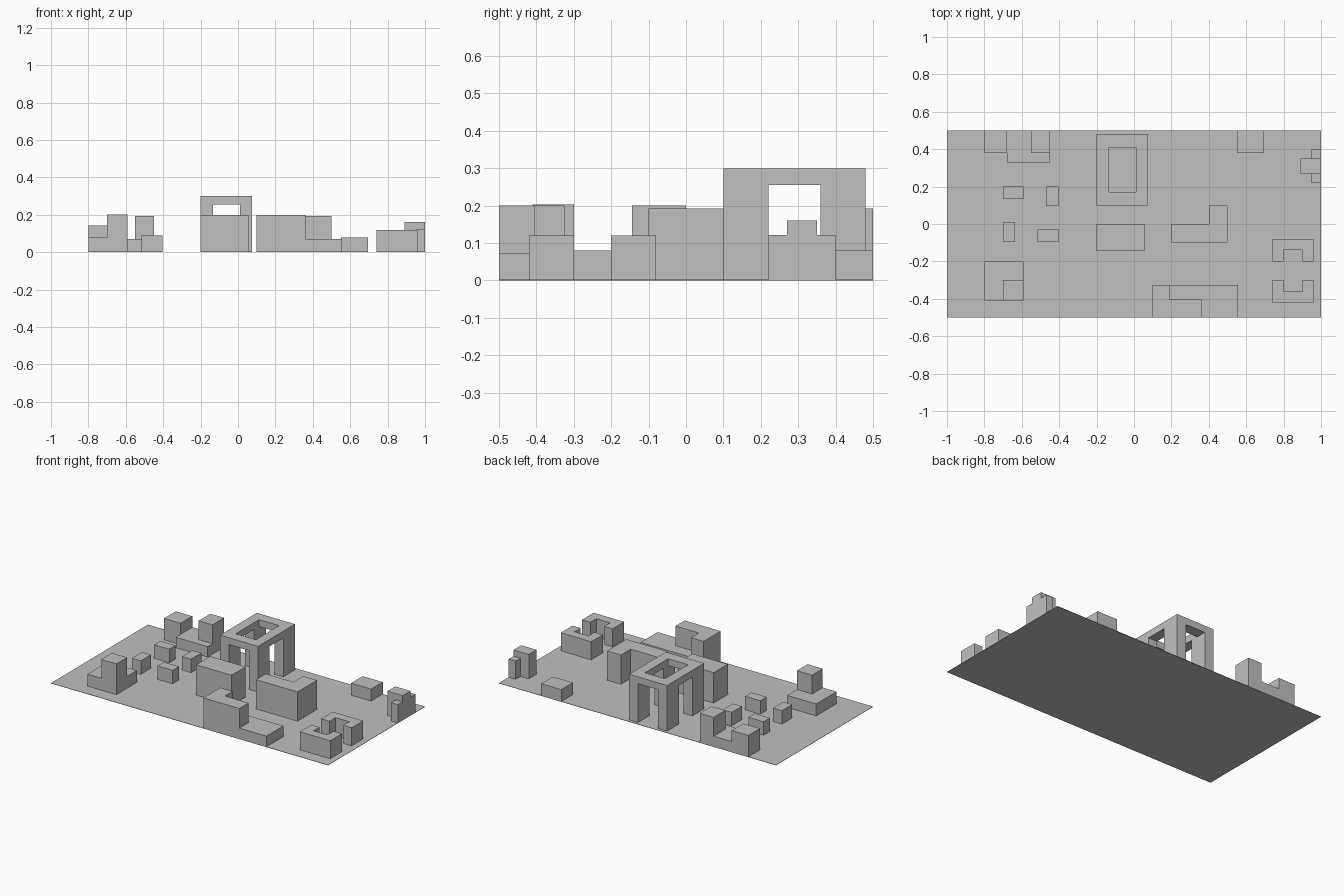
import bpy
import bmesh

old = bpy.data.objects.get("Cube")
if old:
    bpy.data.objects.remove(old, do_unlink=True)

grey = bpy.data.materials.new("plain_grey")
grey.use_nodes = True
colour = (0.53, 0.53, 0.53, 1)
grey.diffuse_color = colour
grey.node_tree.nodes["Principled BSDF"].inputs["Base Color"].default_value = colour


def prism(bm, outline, top, base=0.0):
    """Extrude a counter-clockwise ground outline from base up to top."""
    face = bm.faces.new([bm.verts.new((x, y, base)) for x, y in outline])
    result = bmesh.ops.extrude_face_region(bm, geom=[face], use_keep_orig=True)
    verts = [v for v in result["geom"] if isinstance(v, bmesh.types.BMVert)]
    bmesh.ops.translate(bm, verts=verts, vec=(0, 0, top - base))


def rect(x0, x1, y0, y1):
    return [(x0, y0), (x1, y0), (x1, y1), (x0, y1)]


def build(name, *parts):
    """Make one object from (outline, top[, base]) parts."""
    bm = bmesh.new()
    for part in parts:
        prism(bm, *part)
    bmesh.ops.recalc_face_normals(bm, faces=bm.faces)
    mesh = bpy.data.meshes.new(name)
    bm.to_mesh(mesh)
    bm.free()
    mesh.materials.append(grey)
    obj = bpy.data.objects.new(name, mesh)
    bpy.context.collection.objects.link(obj)
    return obj


# Ground sheet
build("ground", (rect(-1, 1, -0.5, 0.5), 0.002))

# Open frame tower: a box with a light well and a cross passage
tower = build("frame_tower", (rect(-0.2, 0.075, 0.1, 0.48), 0.3))
cuts = [
    ("well_cutter", rect(-0.135, 0.01, 0.17, 0.41), 0.4),
    ("front_passage_cutter", rect(-0.135, 0.01, 0, 0.6), 0.255),
    ("side_passage_cutter", rect(-0.3, 0.2, 0.22, 0.36), 0.255),
]
for name, outline, top in cuts:
    cutter = build(name, (outline, top, -0.1))
    cutter.hide_render = True
    cutter.hide_viewport = True
    cutter.display_type = "WIRE"
    mod = tower.modifiers.new(name, "BOOLEAN")
    mod.operation = "DIFFERENCE"
    mod.solver = "EXACT"
    mod.object = cutter

# Central blocks
build("central_slab", (rect(-0.2, 0.055, -0.145, 0), 0.2))
build("corner_block", ([(0.2, -0.1), (0.5, -0.1), (0.5, 0.1),
                        (0.4, 0.1), (0.4, 0), (0.2, 0)], 0.193))

# Front edge building: tall L with a low annex filling its corner
build("front_building",
      ([(0.1, -0.5), (0.36, -0.5), (0.36, -0.405), (0.19, -0.405),
        (0.19, -0.325), (0.1, -0.325)], 0.2),
      ([(0.36, -0.5), (0.555, -0.5), (0.555, -0.325), (0.19, -0.325),
        (0.19, -0.405), (0.36, -0.405)], 0.072))

# Facing pair of courtyard blocks, mirrored about their shared axis
AXIS = -0.25
half = [(0.74, 0.05), (0.8, 0.05), (0.8, 0.112), (0.9, 0.112),
        (0.9, 0.05), (0.96, 0.05), (0.96, 0.17), (0.74, 0.17)]
for name, side in (("back_courtyard_block", 1), ("front_courtyard_block", -1)):
    build(name, ([(x, AXIS + side * y) for x, y in half], 0.12))

# Left front house with its turret
build("left_house",
      ([(-0.8, -0.41), (-0.7, -0.41), (-0.7, -0.3), (-0.59, -0.3),
        (-0.59, -0.2), (-0.8, -0.2)], 0.08),
      (rect(-0.7, -0.59, -0.41, -0.3), 0.203))

# Left back building: low hall between two towers
build("back_building",
      (rect(-0.8, -0.68, 0.38, 0.5), 0.142),
      ([(-0.68, 0.33), (-0.45, 0.33), (-0.45, 0.38), (-0.55, 0.38),
        (-0.55, 0.5), (-0.68, 0.5)], 0.07),
      (rect(-0.55, -0.45, 0.38, 0.5), 0.193))

# Four small huts
huts = [(-0.7, -0.59, 0.135, 0.2), (-0.47, -0.405, 0.095, 0.2),
        (-0.7, -0.635, -0.095, 0.01), (-0.515, -0.405, -0.095, -0.03)]
for i, hut in enumerate(huts, 1):
    build(f"hut_{i}", (rect(*hut), 0.09))

# Right back shed and stepped edge building
build("back_shed", (rect(0.55, 0.695, 0.38, 0.5), 0.08))
build("edge_building",
      (rect(0.89, 1, 0.27, 0.35), 0.161),
      (rect(0.95, 1, 0.35, 0.4), 0.121),
      (rect(0.95, 1, 0.22, 0.27), 0.121))
